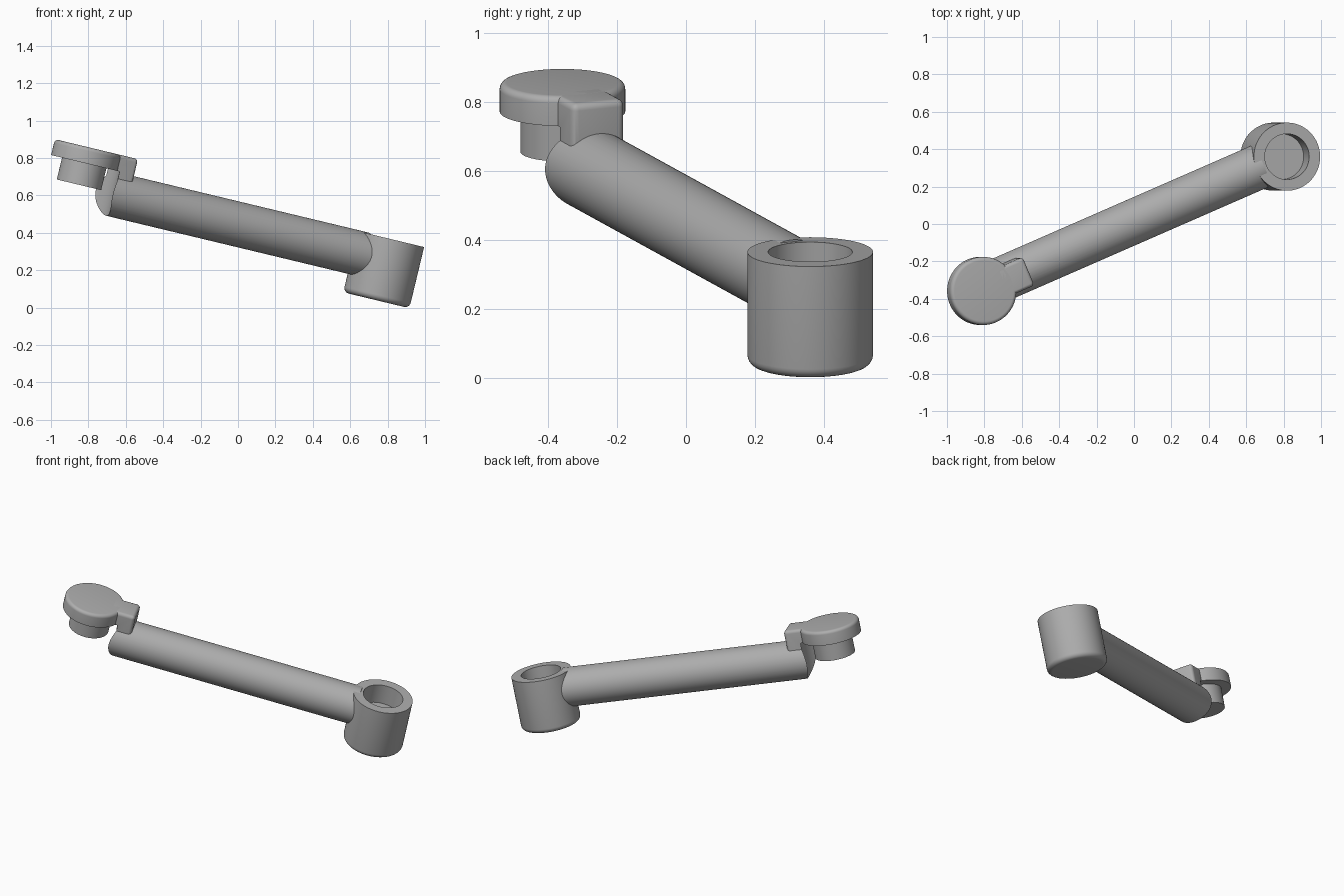
import bpy
import bmesh
from math import radians, cos, sin, hypot, atan2
from mathutils import Matrix

if "Cube" in bpy.data.objects:
    bpy.data.objects.remove(bpy.data.objects["Cube"], do_unlink=True)

grey = bpy.data.materials.new("plain_grey")
grey.use_nodes = True
colour = (0.42, 0.42, 0.42, 1)
grey.diffuse_color = colour
grey.node_tree.nodes["Principled BSDF"].inputs["Base Color"].default_value = colour

# The whole link is tilted sideways; parts are laid out in the tilted frame
TILT = Matrix.Rotation(radians(13.5), 4, 'Y')
PEG = (-0.98, -0.358)
CUP = (0.71, 0.36)
dx, dy = CUP[0] - PEG[0], CUP[1] - PEG[1]
LENGTH = hypot(dx, dy)
# Arm frame: x runs from the peg axis to the cup axis
ARM = TILT @ Matrix.Translation((*PEG, 0)) @ Matrix.Rotation(atan2(dy, dx), 4, 'Z')
SIDES = 96


def finish(bm, name, matrix):
    bmesh.ops.recalc_face_normals(bm, faces=bm.faces)
    bm.transform(matrix)
    mesh = bpy.data.meshes.new(name)
    bm.to_mesh(mesh)
    bm.free()
    mesh.materials.append(grey)
    obj = bpy.data.objects.new(name, mesh)
    bpy.context.collection.objects.link(obj)
    return obj


def select_only(obj):
    bpy.ops.object.select_all(action='DESELECT')
    obj.select_set(True)
    bpy.context.view_layer.objects.active = obj


def smooth(obj):
    select_only(obj)
    bpy.ops.object.shade_smooth_by_angle(angle=radians(32))


def rounded(r, z, size, start):
    """Quarter-round corner points centred on (r, z)."""
    return [(r + size * cos(radians(start + 15 * i)),
             z + size * sin(radians(start + 15 * i))) for i in range(7)]


def lathe(name, profile, matrix):
    """Spin an open (radius, height) profile; ends are capped flat."""
    bm = bmesh.new()
    rings = []
    for r, z in profile:
        rings.append(bmesh.ops.create_circle(
            bm, segments=SIDES, radius=r,
            matrix=Matrix.Translation((0, 0, z)))["verts"])
    for low, high in zip(rings, rings[1:]):
        for i in range(SIDES):
            j = (i + 1) % SIDES
            bm.faces.new((low[i], low[j], high[j], high[i]))
    bm.faces.new(rings[0])
    bm.faces.new(rings[-1])
    return finish(bm, name, matrix)


def cut(obj, cutter):
    mod = obj.modifiers.new("cut", 'BOOLEAN')
    mod.operation = 'DIFFERENCE'
    mod.solver = 'EXACT'
    mod.object = cutter
    select_only(obj)
    bpy.ops.object.modifier_apply(modifier=mod.name)


# Cup with a blind socket and a rounded bottom edge
cup_profile = rounded(0.152, 0.241, 0.03, -90)
cup_profile += [(0.182, 0.547), (0.122, 0.547), (0.122, 0.42)]
cup = lathe("socket_cup", cup_profile, TILT @ Matrix.Translation((*CUP, 0)))

# Round cap and the peg beneath it
cap_profile = [(0.122, 0.44), (0.122, 0.56), (0.182, 0.56)]
cap_profile += rounded(0.162, 0.627, 0.02, 0)
cap = lathe("peg_cap", cap_profile, TILT @ Matrix.Translation((*PEG, 0)))

# Tubular arm reaching into the cup wall
arm = lathe("arm", [(0.12, 0), (0.12, LENGTH - 0.2)],
            ARM @ Matrix.Translation((0.064, 0, 0.433)) @ Matrix.Rotation(radians(90), 4, 'Y'))

# Rounded block joining the cap to the arm
bm = bmesh.new()
bmesh.ops.create_cube(bm, size=1, matrix=Matrix.Translation((0.185, 0, 0.547))
                      @ Matrix.Diagonal((0.17, 0.165, 0.2, 1)))
outer = [e for e in bm.edges
         if all(v.co.z > 0.6 for v in e.verts) or all(v.co.x > 0.2 for v in e.verts)]
bmesh.ops.bevel(bm, geom=outer, offset=0.02, segments=5, profile=0.5, affect='EDGES')
block = finish(bm, "cap_block", ARM)

# Hollow the arm end and the block so a matching cup fits around the peg
clearance = lathe("clearance_cutter", [(0.195, 0.2), (0.195, 0.56)],
                  TILT @ Matrix.Translation((*PEG, 0)))
clearance.hide_render = True
for part in (arm, block):
    cut(part, clearance)
bpy.data.objects.remove(clearance, do_unlink=True)

for part in (cup, cap, arm, block):
    smooth(part)
